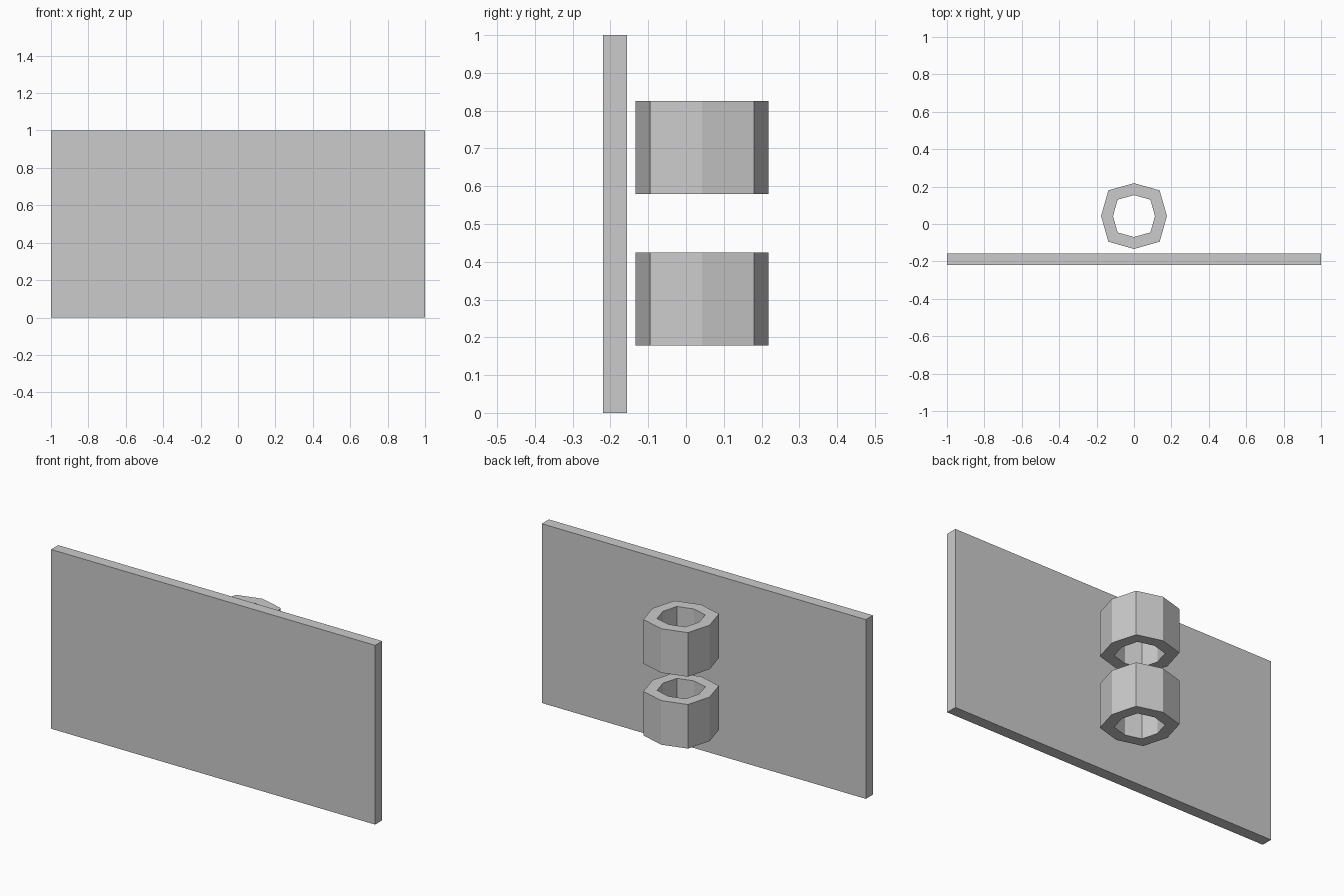
import bpy, bmesh, math

cube = bpy.data.objects.get("Cube")
if cube:
    bpy.data.objects.remove(cube, do_unlink=True)

grey = bpy.data.materials.new("plain_grey")
grey.use_nodes = True
colour = (0.6, 0.6, 0.6, 1)
grey.diffuse_color = colour
grey.node_tree.nodes["Principled BSDF"].inputs["Base Color"].default_value = colour


def finish(name, bm):
    bmesh.ops.recalc_face_normals(bm, faces=bm.faces)
    mesh = bpy.data.meshes.new(name)
    bm.to_mesh(mesh)
    bm.free()
    mesh.materials.append(grey)
    obj = bpy.data.objects.new(name, mesh)
    bpy.context.collection.objects.link(obj)


def octagon(bm, axis_radius, diagonal_radius, z):
    """Eight points whose diagonal corners reach further out."""
    ring = []
    for i in range(8):
        r = diagonal_radius if i % 2 else axis_radius
        a = i * math.pi / 4
        ring.append(bm.verts.new((r * math.cos(a), RING_Y + r * math.sin(a), z)))
    return ring


def socket(name, bottom, top):
    """Hollow eight-sided tube, open right through."""
    bm = bmesh.new()
    loops = [octagon(bm, *OUTER, bottom), octagon(bm, *OUTER, top),
             octagon(bm, *INNER, top), octagon(bm, *INNER, bottom)]
    for k in range(4):
        a, b = loops[k], loops[(k + 1) % 4]
        for i in range(8):
            j = (i + 1) % 8
            bm.faces.new((a[i], a[j], b[j], b[i]))
    finish(name, bm)


RING_Y = 0.0425
OUTER = (0.176, 0.194)
INNER = (0.112, 0.124)

# Upright sign panel
bm = bmesh.new()
bmesh.ops.create_cube(bm, size=1)
bmesh.ops.scale(bm, vec=(2, 0.0625, 1), verts=bm.verts)
bmesh.ops.translate(bm, vec=(0, -0.188, 0.5), verts=bm.verts)
finish("panel", bm)

# Two pole sockets behind the panel
socket("lower_socket", 0.178, 0.424)
socket("upper_socket", 0.579, 0.825)
